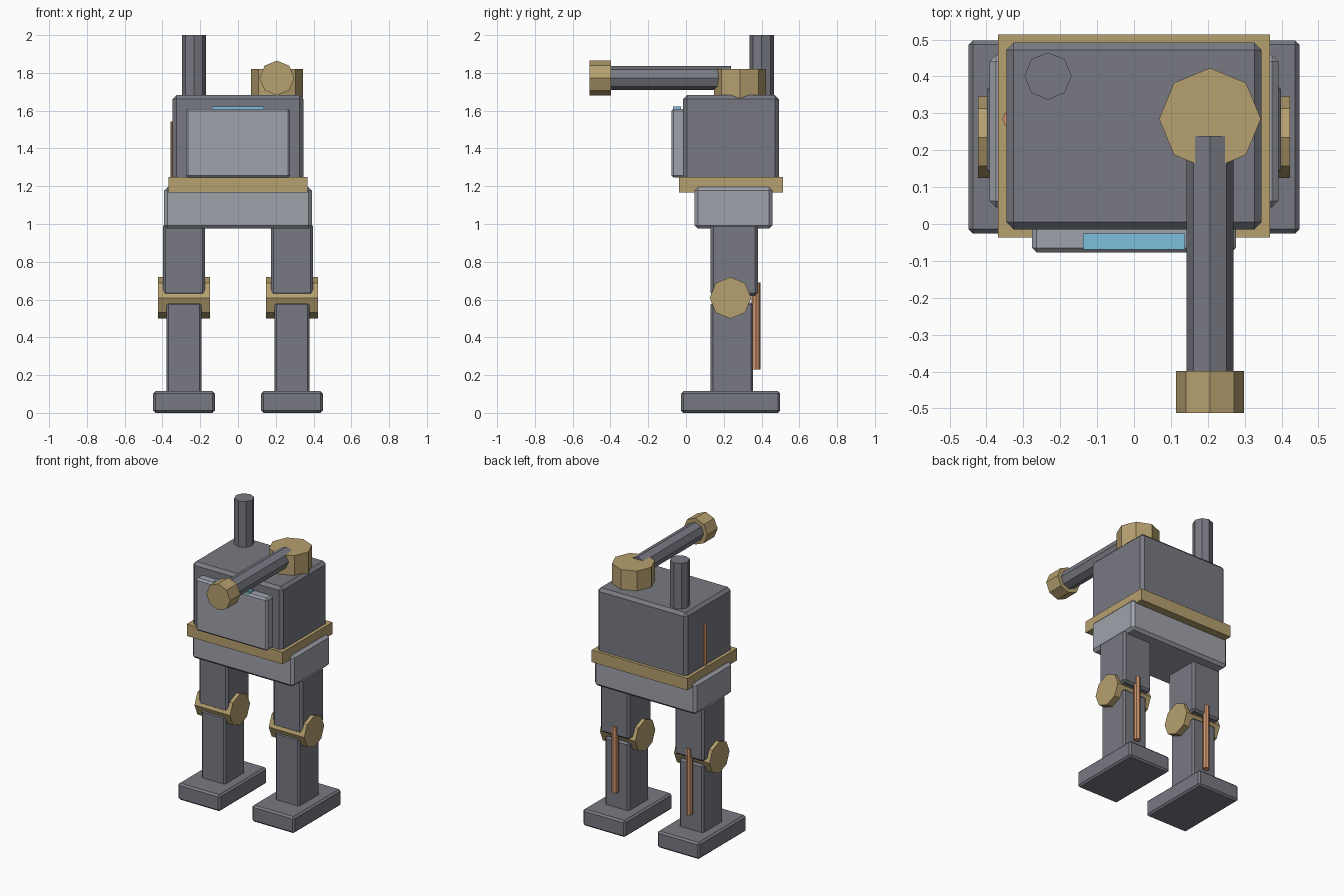
import bpy, bmesh, math
from mathutils import Matrix, Vector

if "Cube" in bpy.data.objects:
    bpy.data.objects.remove(bpy.data.objects["Cube"])


def material(name, color):
    m = bpy.data.materials.new(name)
    m.diffuse_color = (*color, 1)
    m.use_nodes = True
    m.node_tree.nodes["Principled BSDF"].inputs["Base Color"].default_value = m.diffuse_color
    return m


STEEL = material("steel", (0.19, 0.195, 0.225))
PALE = material("pale_steel", (0.35, 0.365, 0.41))
BRASS = material("brass", (0.47, 0.35, 0.16))
COPPER = material("copper", (0.60, 0.29, 0.15))
GLASS = material("glass", (0.20, 0.52, 0.72))


def finish(name, bm, mat):
    bmesh.ops.recalc_face_normals(bm, faces=bm.faces)
    me = bpy.data.meshes.new(name)
    bm.to_mesh(me)
    bm.free()
    me.materials.append(mat)
    ob = bpy.data.objects.new(name, me)
    bpy.context.collection.objects.link(ob)
    return ob


def box(name, x, y, z, mat, bevel=0.0):
    """Box from (min, max) ranges with a one-segment chamfer."""
    bm = bmesh.new()
    size = [b - a for a, b in (x, y, z)]
    mid = Vector([(a + b) / 2 for a, b in (x, y, z)])
    bmesh.ops.create_cube(bm, size=1, matrix=Matrix.Translation(mid) @ Matrix.Diagonal((*size, 1)))
    if bevel:
        bmesh.ops.bevel(bm, geom=bm.edges[:], offset=bevel, segments=1, affect='EDGES')
    return finish(name, bm, mat)


def rod(name, axis, center, span, radius, mat):
    """Eight-sided cylinder along an axis; span is (min, max) on that axis."""
    i = "xyz".index(axis)
    c = Vector(center)
    c[i] = sum(span) / 2
    turn = {"x": Matrix.Rotation(math.pi / 2, 4, 'Y'),
            "y": Matrix.Rotation(math.pi / 2, 4, 'X'),
            "z": Matrix.Identity(4)}[axis]
    bm = bmesh.new()
    bmesh.ops.create_cone(bm, cap_ends=True, segments=8, radius1=radius, radius2=radius,
                          depth=span[1] - span[0], matrix=Matrix.Translation(c) @ turn)
    return finish(name, bm, mat)


# Legs
for side, s in (("left", -1), ("right", 1)):
    def across(half, cx=0.286):
        return (s * cx - half, s * cx + half)
    box(side + "_foot", across(0.163), (-0.026, 0.498), (0, 0.115), STEEL, 0.012)
    box(side + "_shin", across(0.093), (0.131, 0.355), (0.10, 0.585), STEEL, 0.012)
    box(side + "_thigh", across(0.112), (0.131, 0.38), (0.62, 1.0), STEEL, 0.014)
    rod(side + "_knee", "x", (0, 0.235, 0.609), across(0.137), 0.11, BRASS)
    rod(side + "_piston", "z", (s * 0.286, 0.371, 0), (0.23, 0.69), 0.023, COPPER)

# Hips and waist
box("hips", (-0.392, 0.392), (0.045, 0.458), (0.975, 1.195), PALE, 0.018)
box("waist_ring", (-0.369, 0.369), (-0.037, 0.513), (1.167, 1.25), BRASS)

# Body
box("body", (-0.346, 0.346), (-0.015, 0.492), (1.21, 1.682), STEEL, 0.02)
box("front_plate", (-0.276, 0.276), (-0.077, 0.02), (1.245, 1.61), PALE, 0.012)
box("visor", (-0.138, 0.138), (-0.069, -0.026), (1.56, 1.623), GLASS)
rod("side_pipe", "z", (-0.334, 0.284, 0), (1.245, 1.543), 0.023, COPPER)
rod("exhaust_stack", "z", (-0.233, 0.401, 0), (1.64, 2.0), 0.064, STEEL)

# Gun turret
rod("turret", "z", (0.206, 0.285, 0), (1.667, 1.82), 0.138, BRASS)
rod("barrel", "y", (0.206, 0, 1.773), (-0.42, 0.238), 0.064, STEEL)
rod("muzzle", "y", (0.206, 0, 1.773), (-0.512, -0.398), 0.092, BRASS)
